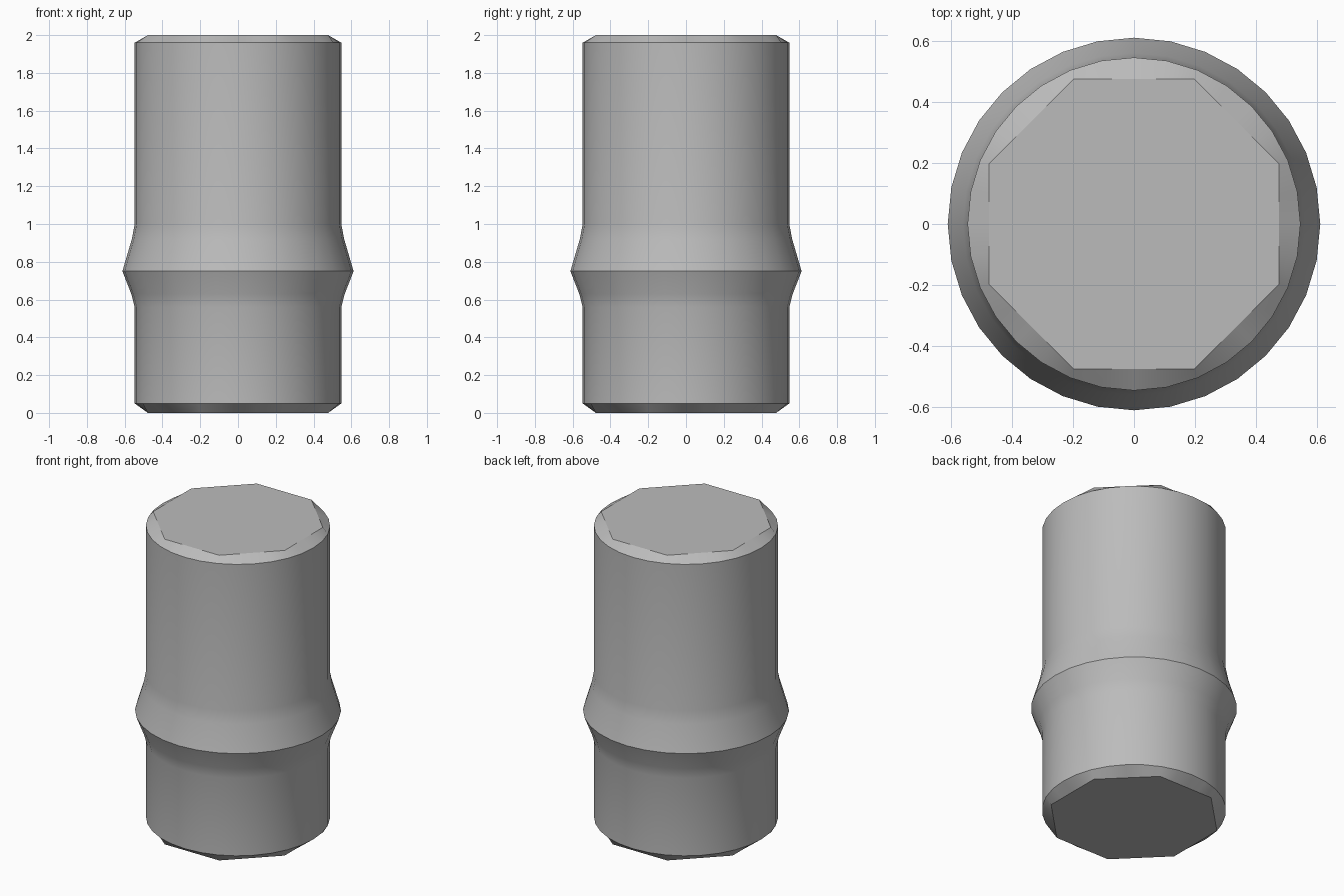
import bpy, bmesh, math

if "Cube" in bpy.data.objects:
    bpy.data.objects.remove(bpy.data.objects["Cube"], do_unlink=True)

SEGMENTS = 32
CAP_APOTHEM = 0.477

# Plain grey material
grey = bpy.data.materials.new("plain grey")
grey.use_nodes = True
colour = (0.5, 0.5, 0.5, 1)
grey.diffuse_color = colour
grey.node_tree.nodes["Principled BSDF"].inputs["Base Color"].default_value = colour


def ring(bm, z, radius=None):
    """Round ring, or an octagonal cap outline when no radius is given."""
    verts = []
    for i in range(SEGMENTS):
        a = 2 * math.pi * i / SEGMENTS
        if radius is None:
            off = (a + math.pi / 8) % (math.pi / 4) - math.pi / 8
            r = CAP_APOTHEM / math.cos(off)
        else:
            r = radius
        verts.append(bm.verts.new((r * math.cos(a), r * math.sin(a), z)))
    return verts


# Body profile: height and radius, between the two octagonal caps
profile = [(0.05, 0.547), (0.56, 0.547), (0.63, 0.565), (0.75, 0.612),
           (0.92, 0.562), (1.0, 0.547), (1.96, 0.547)]

bm = bmesh.new()
rings = [ring(bm, 0)] + [ring(bm, z, r) for z, r in profile] + [ring(bm, 2)]
for low, high in zip(rings, rings[1:]):
    for i in range(SEGMENTS):
        j = (i + 1) % SEGMENTS
        bm.faces.new((low[i], low[j], high[j], high[i]))
bm.faces.new(rings[0][::-1])
bm.faces.new(rings[-1])

# Collared cylinder
mesh = bpy.data.meshes.new("collared_cylinder")
bm.to_mesh(mesh)
bm.free()
mesh.materials.append(grey)
body = bpy.data.objects.new("collared_cylinder", mesh)
bpy.context.collection.objects.link(body)

bpy.ops.object.select_all(action="DESELECT")
body.select_set(True)
bpy.context.view_layer.objects.active = body
bpy.ops.object.shade_smooth_by_angle(angle=math.radians(28))
